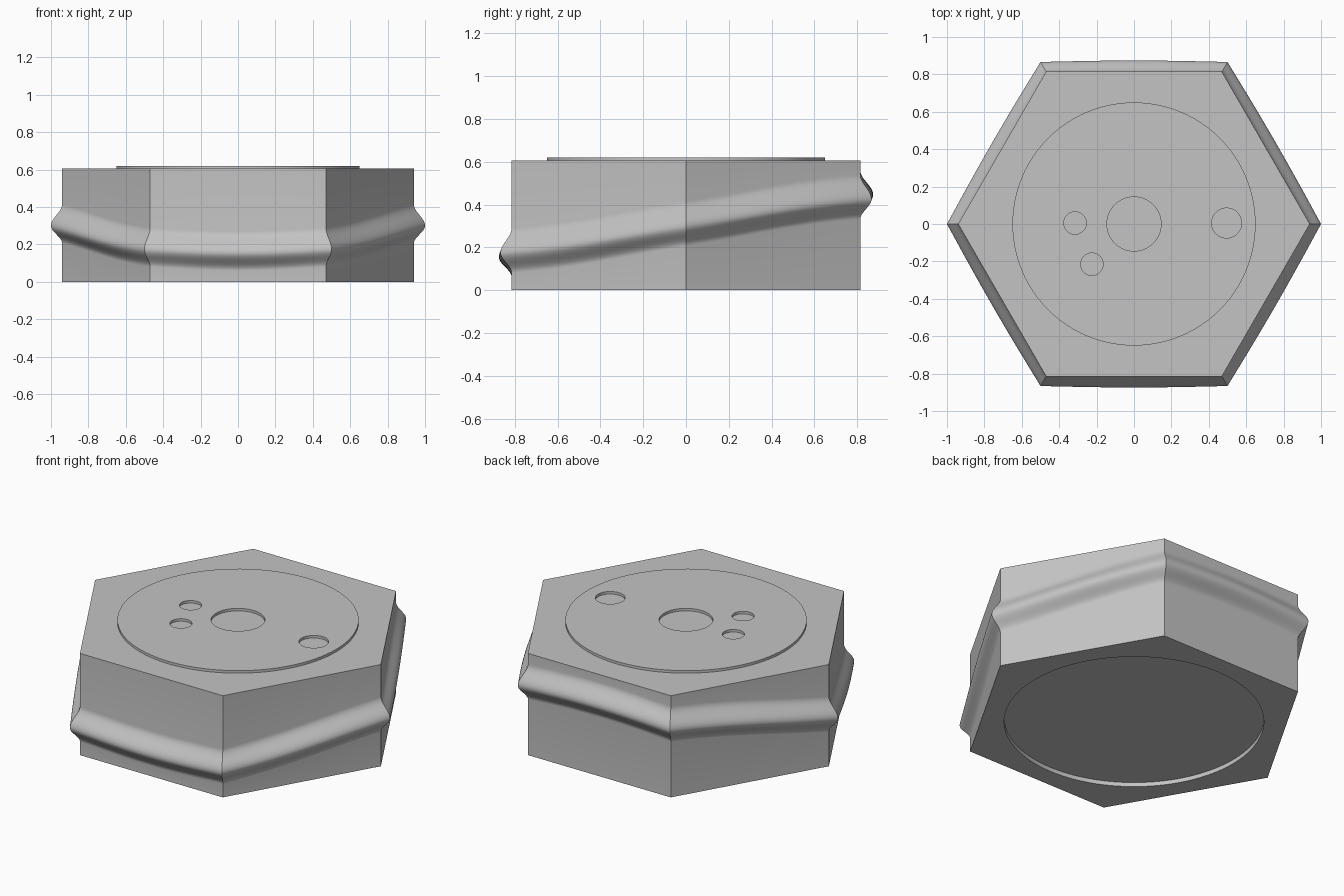
import bpy, bmesh, math

if "Cube" in bpy.data.objects:
    bpy.data.objects.remove(bpy.data.objects["Cube"])

SEG = 96                      # steps around, 16 per hexagon side
CORNER, TOP = 0.94, 0.605     # corner radius and height of the hexagon
BUMP, LOW, HIGH = 0.06, 0.095, 0.115   # ridge height and reach below / above

grey = bpy.data.materials.new("grey")
grey.diffuse_color = (0.55, 0.55, 0.55, 1)
grey.use_nodes = True
grey.node_tree.nodes["Principled BSDF"].inputs["Base Color"].default_value = grey.diffuse_color


def finish(obj):
    obj.data.materials.clear()
    obj.data.materials.append(grey)
    bpy.ops.object.select_all(action='DESELECT')
    obj.select_set(True)
    bpy.context.view_layer.objects.active = obj
    bpy.ops.object.shade_smooth_by_angle(angle=math.radians(30))


def hex_radius(a):
    return CORNER * math.cos(math.pi / 6) / math.cos(a % (math.pi / 3) - math.pi / 6)


def ridge_row(t):
    """Ring at t (-1..1) across the ridge, which tilts up towards the back."""
    reach = LOW if t < 0 else HIGH
    swell = BUMP * (0.5 + 0.5 * math.cos(math.pi * t))
    return lambda a: (hex_radius(a) + swell, 0.3 + 0.145 * math.sin(a) + t * reach)


# Hexagonal body: recessed underside, tilted ridge around the sides, flat top
rings = [lambda a: (0.70, 0.025), lambda a: (0.70, 0.0), lambda a: (hex_radius(a), 0.0)]
rings += [ridge_row(i / 12) for i in range(-12, 13)]
rings += [lambda a: (hex_radius(a), TOP)]

bm = bmesh.new()
rows = []
for ring in rings:
    row = []
    for i in range(SEG):
        a = 2 * math.pi * i / SEG
        r, z = ring(a)
        row.append(bm.verts.new((r * math.cos(a), r * math.sin(a), z)))
    rows.append(row)
for lower, upper in zip(rows, rows[1:]):
    for i in range(SEG):
        j = (i + 1) % SEG
        bm.faces.new((lower[i], lower[j], upper[j], upper[i]))
bm.faces.new(rows[0][::-1])
bm.faces.new(rows[-1])
bmesh.ops.recalc_face_normals(bm, faces=bm.faces)
mesh = bpy.data.meshes.new("hexagon_body")
bm.to_mesh(mesh)
bm.free()
body = bpy.data.objects.new("hexagon_body", mesh)
bpy.context.collection.objects.link(body)
finish(body)

# Raised disc with four shallow holes: (x, y, radius), outline first
circles = [(0, 0, 0.65), (0, 0, 0.145), (0.495, 0.005, 0.08),
           (-0.315, 0.005, 0.06), (-0.225, -0.215, 0.06)]
curve = bpy.data.curves.new("raised_disc", 'CURVE')
curve.dimensions = '2D'
curve.fill_mode = 'BOTH'
curve.extrude = 0.01
for x, y, r in circles:
    n = 96 if r > 0.5 else 48
    spline = curve.splines.new('POLY')
    spline.points.add(n - 1)
    for i, p in enumerate(spline.points):
        a = 2 * math.pi * i / n
        p.co = (x + r * math.cos(a), y + r * math.sin(a), 0, 1)
    spline.use_cyclic_u = True
disc = bpy.data.objects.new("raised_disc", curve)
disc.location.z = 0.61
bpy.context.collection.objects.link(disc)
bpy.ops.object.select_all(action='DESELECT')
disc.select_set(True)
bpy.context.view_layer.objects.active = disc
bpy.ops.object.convert(target='MESH')
disc = bpy.context.view_layer.objects.active
bm = bmesh.new()
bm.from_mesh(disc.data)
bmesh.ops.remove_doubles(bm, verts=bm.verts, dist=1e-5)
bmesh.ops.recalc_face_normals(bm, faces=bm.faces)
bm.to_mesh(disc.data)
bm.free()
finish(disc)
